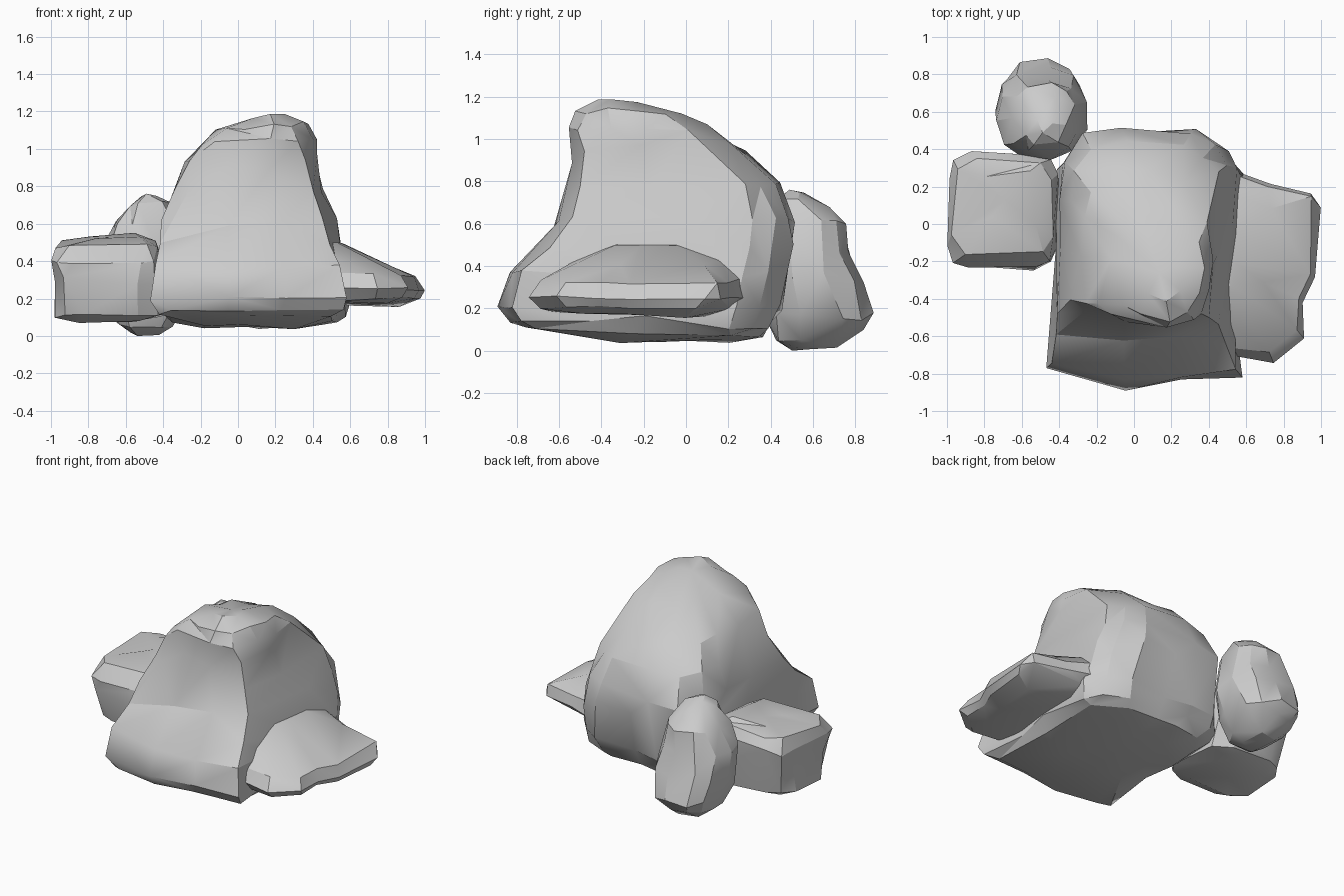
import bpy, bmesh, math, random


def unit_ring(count, power):
    # squared-off circle
    ring = []
    for i in range(count):
        a = 2 * math.pi * (i + 0.5) / count
        c, s = math.cos(a), math.sin(a)
        ring.append((math.copysign(abs(c) ** (2 / power), c),
                     math.copysign(abs(s) ** (2 / power), s)))
    return fit(ring)


def fit(points):
    # scale an outline to fill -1..1
    xs, ys = zip(*points)
    mx, my = (max(xs) + min(xs)) / 2, (max(ys) + min(ys)) / 2
    hx, hy = (max(xs) - min(xs)) / 2, (max(ys) - min(ys)) / 2
    return [((x - mx) / hx, (y - my) / hy) for x, y in points]


def blend(low, high, t):
    return fit([(a[0] + (b[0] - a[0]) * t, a[1] + (b[1] - a[1]) * t)
                for a, b in zip(fit(low), fit(high))])


def rock(name, levels, shape, rough=0.012, seed=1, angle=26):
    # levels: z, x min, x max, y min, y max, shape value, rise towards +x, rise towards +y
    rnd = random.Random(seed)
    bm = bmesh.new()
    rings = []
    for z, x0, x1, y0, y1, value, tx, ty in levels:
        r = rough * min(1, (x1 - x0) / 0.4)
        ring = []
        for u, v in shape(value):
            x = (x0 + x1) / 2 + u * (x1 - x0) / 2 + rnd.uniform(-r, r)
            y = (y0 + y1) / 2 + v * (y1 - y0) / 2 + rnd.uniform(-r, r)
            ring.append(bm.verts.new((x, y, z + tx * u + ty * v + rnd.uniform(-r, r))))
        rings.append(ring)
    n = len(rings[0])
    for a, b in zip(rings, rings[1:]):
        for i in range(n):
            j = (i + 1) % n
            bm.faces.new((a[i], a[j], b[j], b[i]))
    # close the ends with a centre point
    for ring, flip in ((rings[0], True), (rings[-1], False)):
        centre = bm.verts.new(sum((v.co for v in ring[1:]), ring[0].co.copy()) / n)
        for i in range(n):
            bm.faces.new((ring[i], ring[(i + 1) % n], centre))
    bmesh.ops.triangulate(bm, faces=bm.faces)
    bmesh.ops.recalc_face_normals(bm, faces=bm.faces)
    mesh = bpy.data.meshes.new(name)
    bm.to_mesh(mesh)
    bm.free()
    obj = bpy.data.objects.new(name, mesh)
    bpy.context.collection.objects.link(obj)
    bpy.ops.object.select_all(action='DESELECT')
    obj.select_set(True)
    bpy.context.view_layer.objects.active = obj
    # coarse irregular facets
    dec = obj.modifiers.new("facets", 'DECIMATE')
    dec.ratio = 0.62
    bpy.ops.object.modifier_apply(modifier=dec.name)
    bpy.ops.object.shade_smooth_by_angle(angle=math.radians(angle))
    return obj


# Tall boulder: squared foot outline blending into a rounded top outline
foot = [(0.58, -0.1), (0.60, 0.28), (0.52, 0.40), (0.38, 0.49), (0.10, 0.47), (-0.10, 0.50),
        (-0.30, 0.47), (-0.42, 0.30), (-0.42, 0.0), (-0.42, -0.35), (-0.47, -0.76),
        (-0.38, -0.80), (-0.05, -0.87), (0.25, -0.83), (0.57, -0.80), (0.54, -0.45)]
crown = [(0.42, -0.15), (0.38, 0.05), (0.33, 0.12), (0.22, 0.18), (0.10, 0.20), (0.0, 0.20),
         (-0.10, 0.16), (-0.17, 0.08), (-0.20, -0.03), (-0.22, -0.18), (-0.20, -0.40),
         (-0.12, -0.47), (0.0, -0.54), (0.18, -0.57), (0.32, -0.50), (0.40, -0.35)]
rock("main_boulder", [
    (0.05, -0.20, 0.34, -0.38, 0.24, 0.3, 0, 0),
    (0.09, -0.38, 0.53, -0.76, 0.35, 0.1, 0, -0.02),
    (0.13, -0.45, 0.58, -0.84, 0.41, 0.0, -0.01, -0.01),
    (0.20, -0.48, 0.60, -0.88, 0.44, 0.0, 0, 0),
    (0.36, -0.45, 0.58, -0.84, 0.48, 0.1, 0, -0.02),
    (0.50, -0.43, 0.55, -0.70, 0.51, 0.3, 0, 0),
    (0.62, -0.42, 0.52, -0.61, 0.51, 0.4, 0, 0),
    (0.78, -0.35, 0.46, -0.55, 0.45, 0.5, 0, 0),
    (0.93, -0.28, 0.43, -0.55, 0.29, 0.7, 0.01, 0),
    (1.04, -0.20, 0.41, -0.56, 0.12, 0.9, 0.02, 0),
    (1.11, -0.12, 0.37, -0.51, 0.0, 1.0, 0.02, -0.01),
    (1.17, 0.06, 0.25, -0.41, -0.22, 1.0, 0.01, -0.01),
], lambda t: blend(foot, crown, t), rough=0.014, seed=4)

# Blocky stone on the left
rock("left_stone", [
    (0.08, -0.90, -0.52, -0.12, 0.24, 3.5, 0, 0),
    (0.11, -0.97, -0.40, -0.19, 0.33, 4.0, 0.0, 0),
    (0.28, -0.98, -0.40, -0.24, 0.37, 4.5, 0, 0),
    (0.42, -0.99, -0.41, -0.23, 0.38, 5.0, 0.0, 0.02),
    (0.50, -0.97, -0.44, -0.17, 0.35, 4.5, 0.01, 0.02),
    (0.53, -0.82, -0.50, -0.02, 0.28, 3.0, 0.01, 0.01),
], lambda p: unit_ring(12, p), rough=0.014, seed=7)

# Upright stone at the back left
rock("back_stone", [
    (0.01, -0.58, -0.42, 0.50, 0.72, 2.3, 0, 0.01),
    (0.07, -0.66, -0.35, 0.42, 0.83, 2.6, 0, 0.03),
    (0.17, -0.71, -0.29, 0.38, 0.88, 2.4, 0, 0),
    (0.32, -0.74, -0.26, 0.36, 0.84, 2.4, 0, 0),
    (0.46, -0.73, -0.27, 0.35, 0.77, 2.4, 0, 0),
    (0.60, -0.66, -0.31, 0.37, 0.75, 2.6, 0.01, 0),
    (0.69, -0.59, -0.36, 0.42, 0.68, 2.6, 0.01, -0.02),
    (0.75, -0.52, -0.44, 0.49, 0.58, 2.0, 0, -0.01),
], lambda p: unit_ring(11, p), seed=3)

# Thin wedge-shaped stone on the right
slab = fit([(0.48, 0.26), (0.46, 0.0), (0.46, -0.40), (0.52, -0.68), (0.77, -0.73),
            (0.91, -0.60), (0.91, -0.41), (0.98, -0.27), (1.0, 0.08), (0.96, 0.16),
            (0.75, 0.22), (0.57, 0.28)])
rock("right_stone", [
    (0.17, 0.48, 0.86, -0.55, 0.10, 3, 0, -0.01),
    (0.20, 0.44, 0.97, -0.69, 0.22, 3, 0.01, 0),
    (0.25, 0.43, 0.995, -0.74, 0.28, 3, 0, 0),
    (0.33, 0.43, 0.96, -0.70, 0.26, 3, -0.01, 0),
    (0.42, 0.43, 0.75, -0.54, 0.17, 3, -0.02, 0),
    (0.50, 0.44, 0.56, -0.34, 0.00, 3, 0, 0),
], lambda p: slab, rough=0.01, seed=5)
